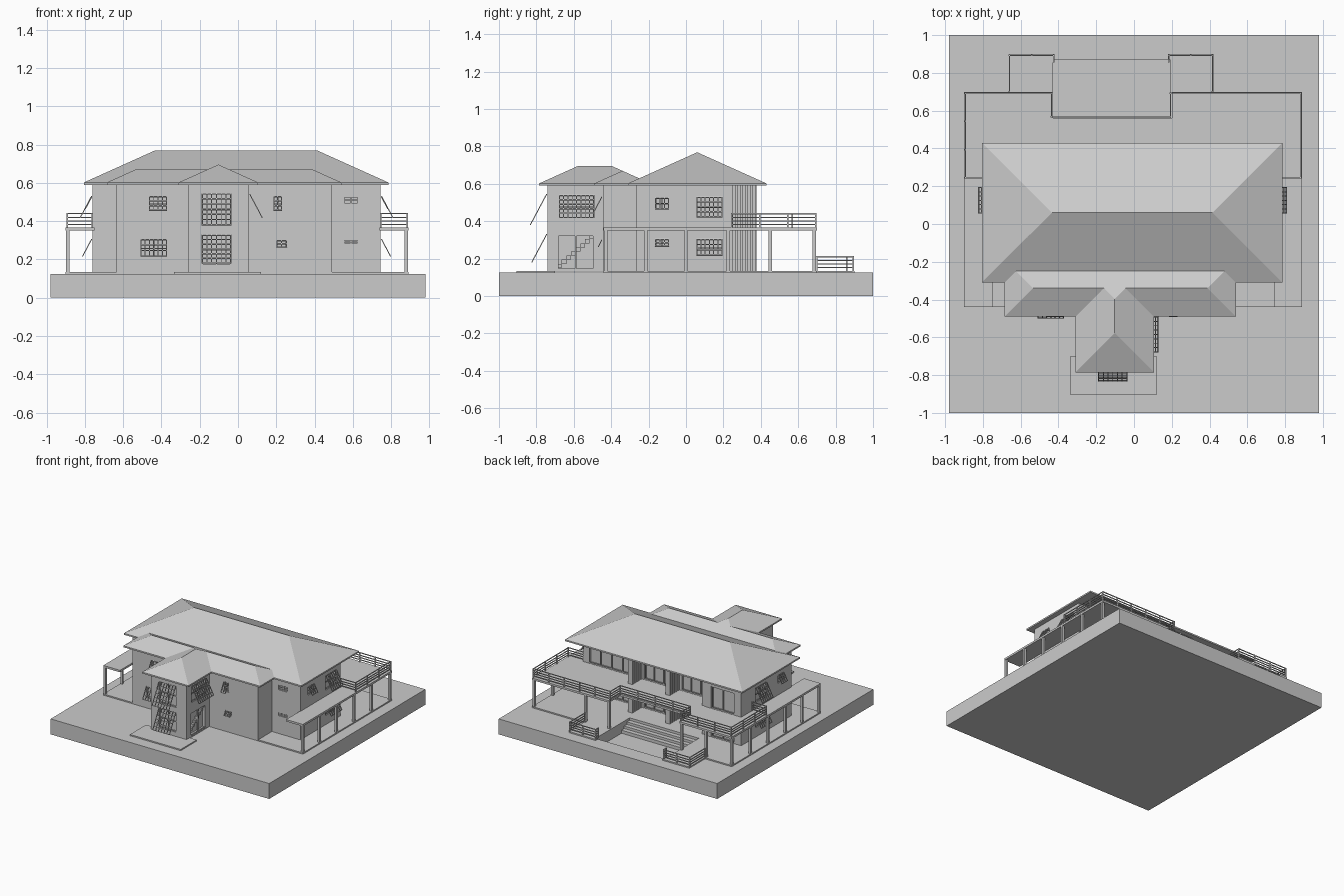
import bpy, bmesh
from math import radians, hypot, atan2
from mathutils import Matrix, Vector

if "Cube" in bpy.data.objects:
    bpy.data.objects.remove(bpy.data.objects["Cube"])

def obj(name, bm, hide=False):
    bmesh.ops.recalc_face_normals(bm, faces=bm.faces)
    me = bpy.data.meshes.new(name)
    bm.to_mesh(me)
    bm.free()
    o = bpy.data.objects.new(name, me)
    bpy.context.collection.objects.link(o)
    if hide:
        o.hide_render = True
        o.hide_set(True)
    return o

def add(bm, lo, hi, M=Matrix()):
    c = [(a + b) / 2 for a, b in zip(lo, hi)]
    s = [b - a for a, b in zip(lo, hi)]
    bmesh.ops.create_cube(bm, size=1, matrix=M @ Matrix.Translation(c) @ Matrix.Diagonal((*s, 1)))

def box(name, lo, hi):
    bm = bmesh.new()
    add(bm, lo, hi)
    return obj(name, bm)

def prism(name, pts, z0, z1):
    bm = bmesh.new()
    f = bm.faces.new([bm.verts.new((x, y, z0)) for x, y in pts])
    r = bmesh.ops.extrude_face_region(bm, geom=[f])
    bmesh.ops.translate(bm, vec=(0, 0, z1 - z0), verts=[v for v in r["geom"] if isinstance(v, bmesh.types.BMVert)])
    return obj(name, bm)

def cut(o, cutter):
    m = o.modifiers.new("openings", "BOOLEAN")
    m.operation, m.object, m.solver = "DIFFERENCE", cutter, "EXACT"

# ground block with sunken pool and steps
ground = box("ground_block", (-.98, -1, 0), (.98, 1, .125))
bm = bmesh.new()
add(bm, (-.43, .45, .05), (.19, .87, .3))
cut(ground, obj("pool_cutter", bm, True))
for i in range(3):
    box("pool_step", (-.43, .45, .05), (.19, .485 + .035 * i, .115 - .02 * i))

# ground terrace and entrance pad
prism("terrace", [(-.9, -.44), (.89, -.44), (.89, .7), (.42, .7), (.42, .9), (.18, .9), (.18, .87), (.19, .87),
                  (.19, .45), (-.43, .45), (-.43, .87), (-.42, .87), (-.42, .9), (-.66, .9), (-.66, .7), (-.9, .7)],
      .12, .135)
box("entrance_pad", (-.335, -.905, .12), (.12, -.7, .135))

# walls
T = .595
main = prism("main_walls", [(-.76, -.265), (.745, -.265), (.745, .25), (-.43, .25), (-.43, .378), (-.76, .378)], .13, T)
front = box("front_wing_walls", (-.635, -.445, .13), (.49, -.2, T))
tower = box("entrance_tower_walls", (-.26, -.74, .13), (.057, -.4, T))

# hip roofs, all with the same pitch
def roof(name, x0, x1, y0, y1):
    bm = bmesh.new()
    h = min(x1 - x0, y1 - y0) / 2
    rows = [[bm.verts.new((x, y, z)) for x, y in ((x0, y0), (x1, y0), (x1, y1), (x0, y1))] for z in (.59, .602)]
    if x1 - x0 > y1 - y0:
        ends = ((x0 + h, y0 + h), (x1 - h, y0 + h))
        sides = ((0, 1, 'b', 'a'), (1, 2, 'b'), (2, 3, 'a', 'b'), (3, 0, 'a'))
    else:
        ends = ((x0 + h, y0 + h), (x0 + h, y1 - h))
        sides = ((0, 1, 'a'), (1, 2, 'b', 'a'), (2, 3, 'b'), (3, 0, 'a', 'b'))
    r = {k: bm.verts.new((x, y, .602 + h * .45)) for k, (x, y) in zip('ab', ends)}
    lo, hi = rows
    bm.faces.new(lo)
    for i in range(4):
        j = (i + 1) % 4
        bm.faces.new((lo[i], lo[j], hi[j], hi[i]))
    for s in sides:
        bm.faces.new([hi[k] if isinstance(k, int) else r[k] for k in s])
    obj(name, bm)

roof("main_roof", -.805, .785, -.31, .43)
roof("front_wing_roof", -.685, .54, -.49, -.19)
roof("entrance_roof", -.31, .105, -.785, -.19)

# wall frames: local x along wall, local y outward, z up
def face(axis, sign, pos):
    n = Vector((sign, 0, 0)) if axis == 'x' else Vector((0, sign, 0))
    u = Vector((0, 1, 0)) if axis == 'x' else Vector((1, 0, 0))
    M = Matrix.Identity(4)
    M.col[0], M.col[1] = (*u, 0), (*n, 0)
    M.translation = n * abs(pos) * (1 if pos * sign > 0 else -1)
    return M

cutters = bmesh.new()

def lattice(bm, M, u0, u1, z0, z1, n_v, n_h, t=.006):
    for i in range(n_v + 1):
        u = u0 + (u1 - u0 - t) * i / n_v
        add(bm, (u, 0, z0), (u + t, t, z1), M)
    for i in range(n_h + 1):
        z = z0 + (z1 - z0 - t) * i / n_h
        add(bm, (u0, 0, z), (u1, t, z + t), M)

def window(M, u0, u1, z0, z1, tilt=28):
    add(cutters, (u0, -.02, z0), (u1, .02, z1), M)
    bm = bmesh.new()
    lattice(bm, M @ Matrix.Translation((0, -.012, 0)), u0, u1, z0, z1, 2, 2)
    obj("window_frame", bm)
    if tilt:
        bm = bmesh.new()
        S = M @ Matrix.Translation((0, .002, z1)) @ Matrix.Rotation(radians(tilt), 4, 'X')
        L = (z1 - z0) * 1.08
        lattice(bm, S, u0, u1, -L, 0, max(2, round((u1 - u0) / .025)), max(2, round(L / .03)), .005)
        obj("awning_shutter", bm)

tf, wf, mf = face('y', -1, -.74), face('y', -1, -.445), face('y', -1, -.265)
window(tf, -.19, -.035, .37, .545)
window(tf, -.19, -.035, .17, .33)
window(face('x', 1, .057), -.68, -.49, .41, .54)
for w in ((-.465, -.37, .45, .53), (-.51, -.37, .21, .305), (.185, .23, .45, .53), (.2, .255, .26, .3)):
    window(wf, *w)
for w in ((.55, .63, .49, .53), (.55, .63, .28, .305)):
    window(mf, *w, 0)
for M in (face('x', 1, .745), face('x', -1, -.76)):
    for w in ((-.165, -.09, .46, .525), (.055, .195, .415, .53), (-.165, -.09, .26, .305), (.055, .195, .21, .305)):
        window(M, *w)

# glazed doors: entrance side and the back on both floors
def door(M, u0, u1, z0, z1, leaves):
    add(cutters, (u0, -.03, z0), (u1, .02, z1), M)
    bm = bmesh.new()
    lattice(bm, M @ Matrix.Translation((0, -.01, 0)), u0, u1, z0, z1, leaves, 1, .008)
    obj("glazed_door", bm)

door(face('x', 1, .057), -.69, -.49, .14, .33, 2)
for z in (.137, .368):
    for u0, u1, n in ((.29, .7, 4), (-.06, .2, 3), (-.39, -.13, 3)):
        door(face('y', 1, .25), u0, u1, z, z + .18, n)
    door(face('y', 1, .378), -.7, -.49, z, z + .18, 2)
    # slatted fins dividing the back bays
    for x in (.24, -.095, -.425):
        bm = bmesh.new()
        for k in range(5):
            add(bm, (x - .02, .25 + k * .026, z - .005), (x + .02, .268 + k * .026, z + .225))
        obj("back_fin", bm)

# stair behind the entrance door
bm = bmesh.new()
for k in range(8):
    add(bm, (.02, -.69 + .025 * k, .15 + .022 * k), (.045, -.665 + .025 * k, .172 + .022 * k))
obj("entrance_stair", bm)

cutter = obj("opening_cutter", cutters, True)
for w in (main, front, tower):
    cut(w, cutter)

# balcony slab wrapping the back and sides
prism("balcony_slab", [(-.9, -.44), (-.75, -.44), (-.75, .25), (.74, .25), (.74, -.44), (.89, -.44), (.89, .7),
                       (.2, .7), (.2, .56), (-.43, .56), (-.43, .7), (-.9, .7)], .35, .366)

# columns carrying the balcony
spots = [(x, y) for x in (-.89, .88) for y in (-.43, -.215, 0, .225, .45, .685)]
spots += [(x, .685) for x in (-.66, -.44, .21, .42)]
for x, y in spots:
    box("balcony_column", (x - .009, y - .009, .13), (x + .009, y + .009, .355))

# railings following a path
def railing(name, path, z):
    bm = bmesh.new()
    for (xa, ya), (xb, yb) in zip(path, path[1:]):
        L = hypot(xb - xa, yb - ya)
        M = Matrix.Translation((xa, ya, z)) @ Matrix.Rotation(atan2(yb - ya, xb - xa), 4, 'Z')
        for h in (.015, .033, .051, .072):
            add(bm, (0, -.003, h), (L, .003, h + .006), M)
        n = max(1, round(L / .14))
        for i in range(n + 1):
            add(bm, (L * i / n - .004, -.004, 0), (L * i / n + .004, .004, .078), M)
    obj(name, bm)

railing("balcony_railing", [(-.76, .245), (-.893, .245), (-.893, .693), (-.437, .693), (-.437, .567), (.193, .567),
                            (.193, .693), (.883, .693), (.883, .245), (.745, .245)], .365)
for path in ([(-.66, .7), (-.66, .893), (-.425, .893), (-.425, .86)], [(.415, .7), (.415, .893), (.185, .893), (.185, .86)]):
    railing("terrace_railing", path, .135)
